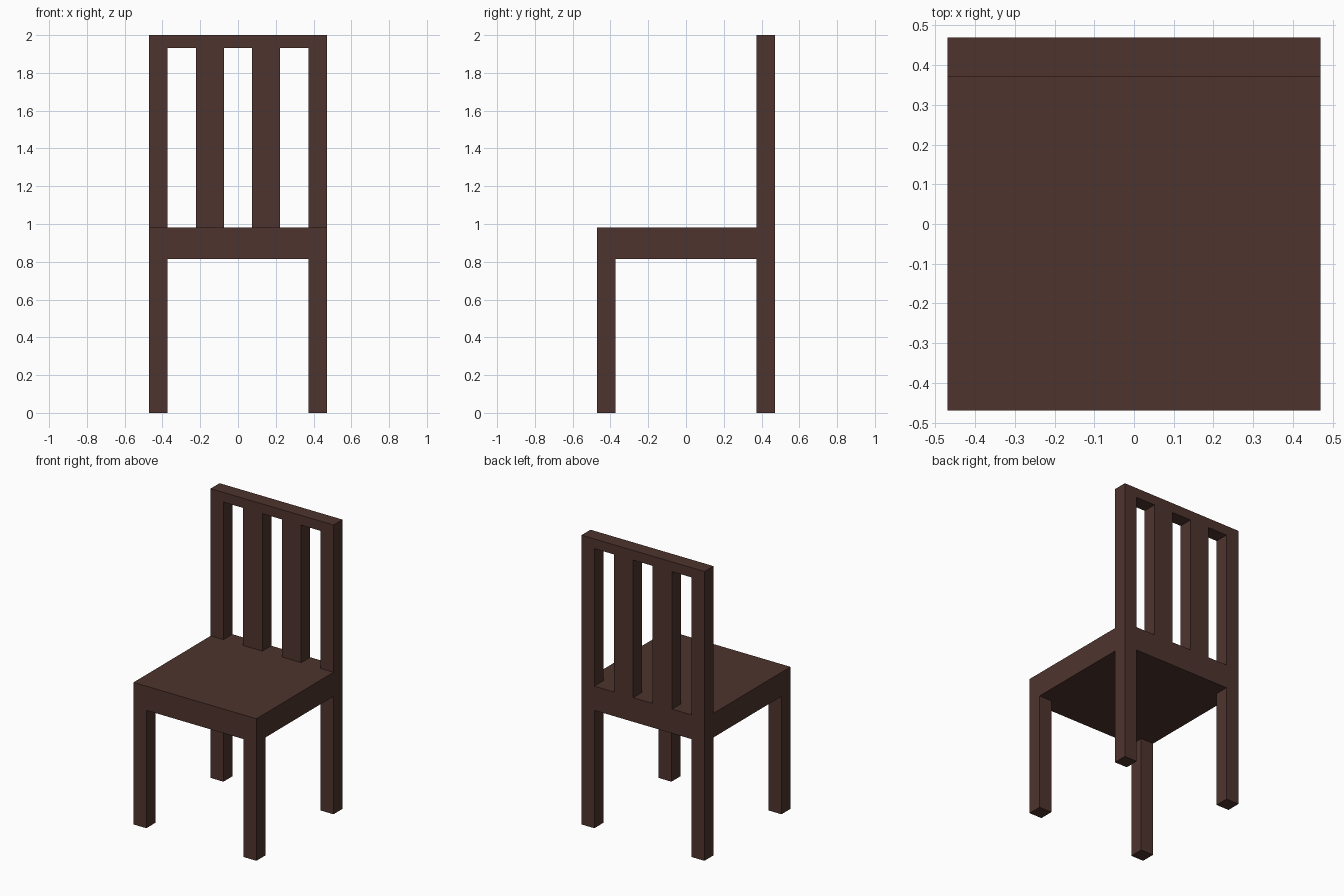
import bpy

if "Cube" in bpy.data.objects:
    bpy.data.objects.remove(bpy.data.objects["Cube"])

wood = bpy.data.materials.new("dark_wood")
wood.diffuse_color = (0.076, 0.034, 0.027, 1)
wood.use_nodes = True
wood.node_tree.nodes["Principled BSDF"].inputs["Base Color"].default_value = wood.diffuse_color

HALF, INNER = 0.47, 0.372            # outer edge and inner edge of the legs
SEAT_LOW, SEAT_TOP = 0.815, 0.982
RAIL_LOW, TOP = 1.933, 2.0


def box(name, x, y, z):
    """Box spanning the given (min, max) ranges."""
    ranges = (x, y, z)
    bpy.ops.mesh.primitive_cube_add(size=1, location=[(a + b) / 2 for a, b in ranges])
    ob = bpy.context.object
    ob.name = name
    ob.scale = [b - a for a, b in ranges]
    bpy.ops.object.transform_apply(location=False, rotation=False, scale=True)
    ob.data.materials.append(wood)
    return ob


back = (INNER, HALF)
front = (-HALF, -INNER)

# Solid seat block
box("seat", (-HALF, HALF), (-HALF, HALF), (SEAT_LOW, SEAT_TOP))

# Legs and backrest posts on each side
for side, x in (("left", (-HALF, -INNER)), ("right", (INNER, HALF))):
    box(f"front_leg_{side}", x, front, (0, SEAT_LOW))
    box(f"back_leg_{side}", x, back, (0, SEAT_LOW))
    box(f"back_post_{side}", x, back, (SEAT_TOP, RAIL_LOW))

# Two slats: three gaps and two slats of equal width between the posts
w = 2 * INNER / 5
for i in (1, 3):
    x0 = -INNER + i * w
    box(f"back_slat_{(i + 1) // 2}", (x0, x0 + w), back, (SEAT_TOP, RAIL_LOW))

# Top rail across the backrest
box("top_rail", (-HALF, HALF), back, (RAIL_LOW, TOP))
